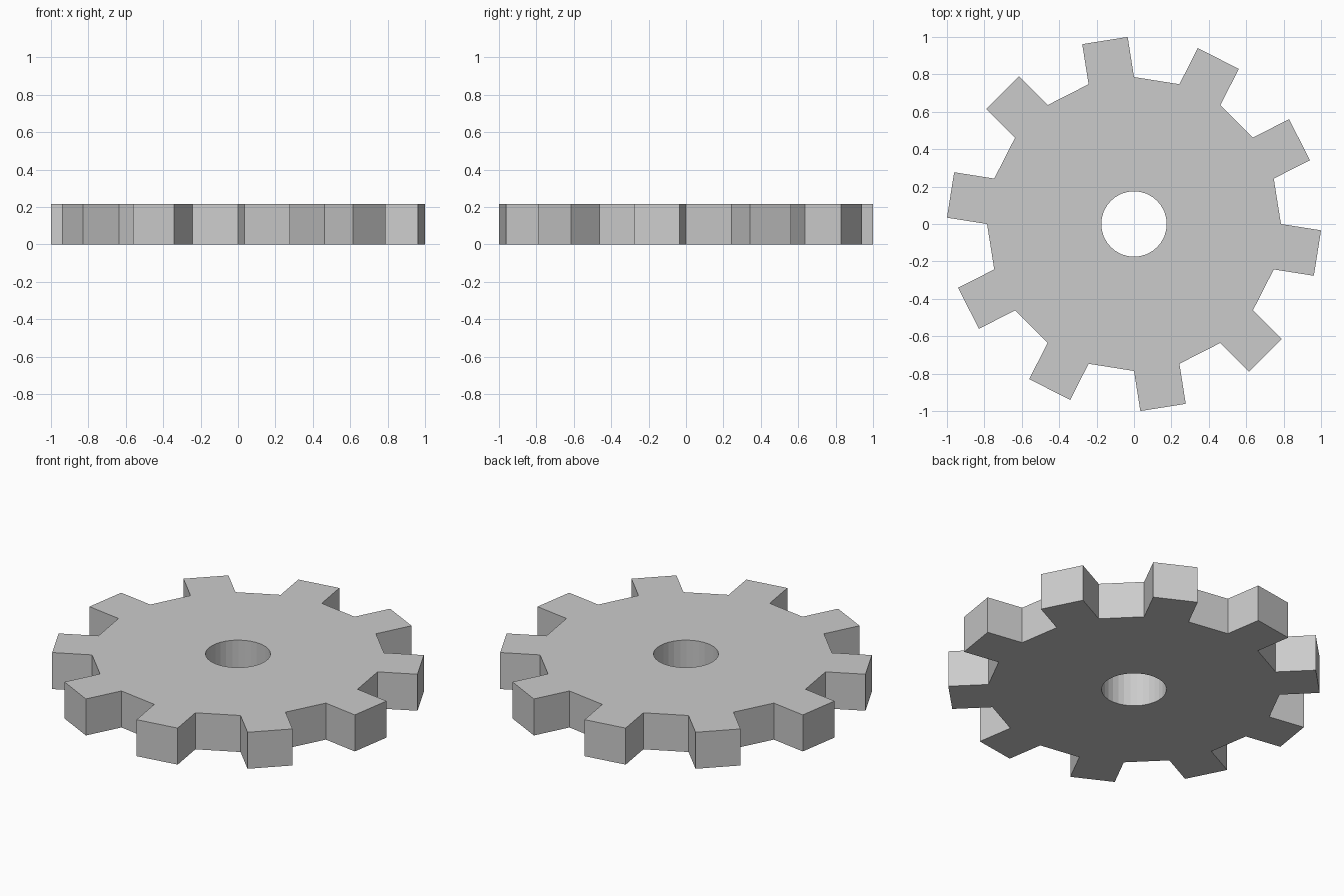
import bpy, bmesh, math
from mathutils import Matrix

if "Cube" in bpy.data.objects:
    bpy.data.objects.remove(bpy.data.objects["Cube"])

TEETH = 10
ROOT_RADIUS = 0.7857
TOOTH_LENGTH = 0.217
HEIGHT = 0.217
HOLE_RADIUS = 0.175


def prism(bm, radius, sides, height, z):
    bmesh.ops.create_cone(bm, cap_ends=True, segments=sides, radius1=radius,
                          radius2=radius, depth=height,
                          matrix=Matrix.Translation((0, 0, z)))


def to_object(bm, name):
    mesh = bpy.data.meshes.new(name)
    bm.to_mesh(mesh)
    bm.free()
    obj = bpy.data.objects.new(name, mesh)
    bpy.context.collection.objects.link(obj)
    return obj


# Gear body: 20-sided disc with every second side pulled out into a tooth
bm = bmesh.new()
prism(bm, ROOT_RADIUS, TEETH * 2, HEIGHT, HEIGHT / 2)
bm.normal_update()
step = 360 / TEETH
tooth_sides = []
for f in bm.faces:
    if abs(f.normal.z) < 0.5:
        angle = math.degrees(math.atan2(f.normal.y, f.normal.x))
        if abs(angle % step - 0.75 * step) < 2:
            tooth_sides.append(f)
for f in bmesh.ops.extrude_discrete_faces(bm, faces=tooth_sides)["faces"]:
    f.normal_update()
    bmesh.ops.translate(bm, verts=f.verts[:], vec=f.normal * TOOTH_LENGTH)
bmesh.ops.recalc_face_normals(bm, faces=bm.faces[:])
gear = to_object(bm, "gear")

# Axle hole
bm = bmesh.new()
prism(bm, HOLE_RADIUS, 32, HEIGHT * 3, HEIGHT / 2)
cutter = to_object(bm, "axle_hole_cutter")
cutter.hide_render = True
cutter.hide_viewport = False

cut = gear.modifiers.new("axle_hole", 'BOOLEAN')
cut.operation = 'DIFFERENCE'
cut.solver = 'EXACT'
cut.object = cutter
bpy.context.view_layer.objects.active = gear
bpy.ops.object.modifier_apply(modifier=cut.name)
bpy.data.objects.remove(cutter, do_unlink=True)
